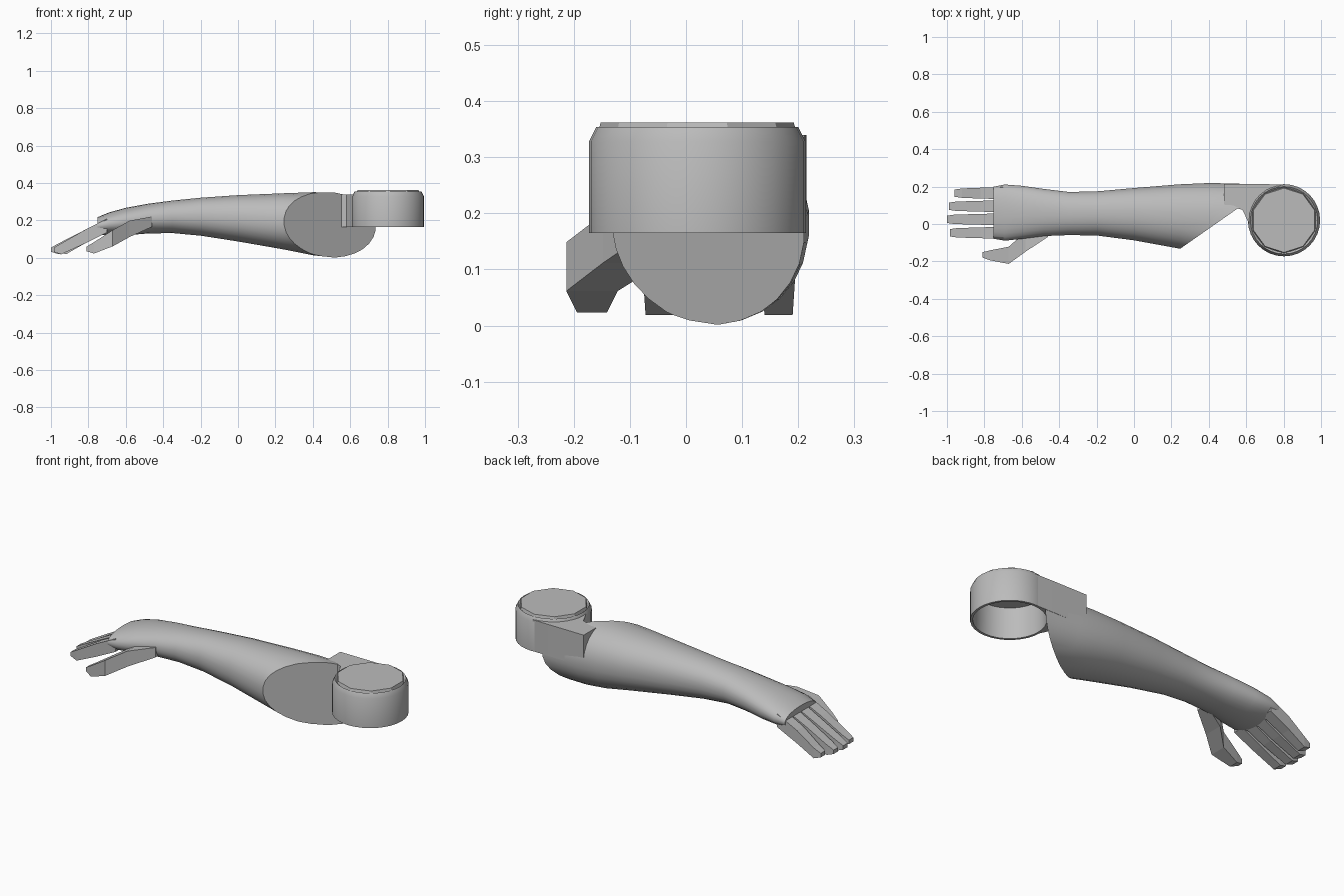
import bpy, bmesh, math
from mathutils import Vector

if "Cube" in bpy.data.objects:
    bpy.data.objects.remove(bpy.data.objects["Cube"], do_unlink=True)

grey = bpy.data.materials.new("plain grey")
grey.use_nodes = True
COLOUR = (0.5, 0.5, 0.5, 1)
grey.diffuse_color = COLOUR
grey.node_tree.nodes["Principled BSDF"].inputs["Base Color"].default_value = COLOUR


def finish(bm, name, smooth=None):
    """Turn a bmesh into a named, coloured object."""
    bmesh.ops.recalc_face_normals(bm, faces=bm.faces)
    mesh = bpy.data.meshes.new(name)
    bm.to_mesh(mesh)
    bm.free()
    mesh.materials.append(grey)
    obj = bpy.data.objects.new(name, mesh)
    bpy.context.collection.objects.link(obj)
    if smooth:
        bpy.ops.object.select_all(action="DESELECT")
        obj.select_set(True)
        bpy.context.view_layer.objects.active = obj
        bpy.ops.object.shade_smooth_by_angle(angle=math.radians(smooth))
    return obj


def bridge(bm, loops):
    """Skin neighbouring closed loops with quads."""
    for a, b in zip(loops, loops[1:]):
        for i in range(len(a)):
            j = (i + 1) % len(a)
            bm.faces.new((a[i], a[j], b[j], b[i]))


def loft(sections, sides, power):
    """Rounded sections across x, each given as x, y0, y1, z0, z1."""
    bm = bmesh.new()
    loops = []
    for x, y0, y1, z0, z1 in sections:
        loop = []
        for i in range(sides):
            a = math.tau * (i + 0.5) / sides
            c, s = (math.copysign(abs(v) ** (2 / power), v)
                    for v in (math.cos(a), math.sin(a)))
            loop.append(bm.verts.new((x, (y0 + y1) / 2 + c * (y1 - y0) / 2,
                                      (z0 + z1) / 2 + s * (z1 - z0) / 2)))
        loops.append(loop)
    bridge(bm, loops)
    bm.faces.new(loops[0])
    bm.faces.new(loops[-1])
    return bm


# Forearm and back of the hand, cut off flat at the elbow
bm = loft([
    (-0.75, -0.08, 0.20, 0.125, 0.218),
    (-0.69, -0.09, 0.212, 0.12, 0.243),
    (-0.60, -0.08, 0.205, 0.12, 0.268),
    (-0.48, -0.065, 0.188, 0.13, 0.29),
    (-0.35, -0.06, 0.172, 0.132, 0.307),
    (-0.20, -0.062, 0.175, 0.118, 0.322),
    (0.0, -0.088, 0.193, 0.087, 0.336),
    (0.24, -0.132, 0.213, 0.045, 0.346),
    (0.40, -0.155, 0.22, 0.013, 0.352),
    (0.52, -0.16, 0.218, 0.0, 0.35),
    (0.65, -0.16, 0.213, 0.0, 0.34),
    (0.80, -0.16, 0.21, 0.01, 0.335),
], 28, 2.2)
cut = bmesh.ops.bisect_plane(
    bm, geom=bm.verts[:] + bm.edges[:] + bm.faces[:],
    plane_co=Vector((0.25, -0.13, 0)), plane_no=Vector((0.7, -1, 0)).normalized(),
    clear_outer=True)
rim = [e for e in cut["geom_cut"] if isinstance(e, bmesh.types.BMEdge)]
bmesh.ops.holes_fill(bm, edges=rim, sides=0)
finish(bm, "forearm", 35)

# Four fingers sloping down from the knuckles
for name, y, tip in (("little_finger", 0.165, -0.96), ("ring_finger", 0.095, -0.99),
                     ("middle_finger", 0.025, -1.0), ("index_finger", -0.047, -0.985)):
    finish(loft([
        (-0.70, y - 0.033, y + 0.033, 0.135, 0.21),
        (-0.82, y - 0.03, y + 0.03, 0.075, 0.15),
        (tip + 0.04, y - 0.026, y + 0.026, 0.018, 0.078),
        (tip, y - 0.02, y + 0.02, 0.032, 0.055),
    ], 4, 20), name)

# Thumb
finish(loft([
    (-0.46, -0.07, 0.0, 0.165, 0.222),
    (-0.58, -0.15, -0.04, 0.11, 0.2),
    (-0.67, -0.215, -0.12, 0.06, 0.15),
    (-0.77, -0.195, -0.14, 0.022, 0.085),
    (-0.81, -0.18, -0.15, 0.035, 0.06),
], 4, 20), "thumb")

# Elbow cup, hollow from below
CX, CY = 0.802, 0.02
bm = bmesh.new()
loops = []
for r, z in ((0.178, 0.335), (0.18, 0.165), (0.193, 0.165), (0.193, 0.328),
             (0.18, 0.354), (0.17, 0.345)):
    loops.append([bm.verts.new((CX + r * math.cos(math.tau * i / 32),
                                CY + r * math.sin(math.tau * i / 32), z))
                  for i in range(32)])
bridge(bm, loops)
bm.faces.new(loops[0])
bm.faces.new(loops[-1])
finish(bm, "elbow_cup", 30)

# Faceted lid on the cup
bm = bmesh.new()
bmesh.ops.create_cone(bm, cap_ends=True, segments=10, radius1=0.178, radius2=0.172,
                      depth=0.022)
bmesh.ops.translate(bm, verts=bm.verts, vec=(CX, CY, 0.351))
finish(bm, "elbow_lid")

# Web joining the forearm to the cup
bm = bmesh.new()
outline = [(0.48, 0.08), (0.54, 0.088), (0.58, 0.075), (0.616, 0.0), (0.618, 0.06),
           (0.65, 0.13), (0.71, 0.184), (0.80, 0.211), (0.70, 0.213), (0.48, 0.215)]
base = bm.faces.new([bm.verts.new((x, y, 0.165)) for x, y in outline])
top = bmesh.ops.extrude_face_region(bm, geom=[base])["geom"]
for v in top:
    if isinstance(v, bmesh.types.BMVert):
        v.co.z = 0.34
finish(bm, "elbow_web")
